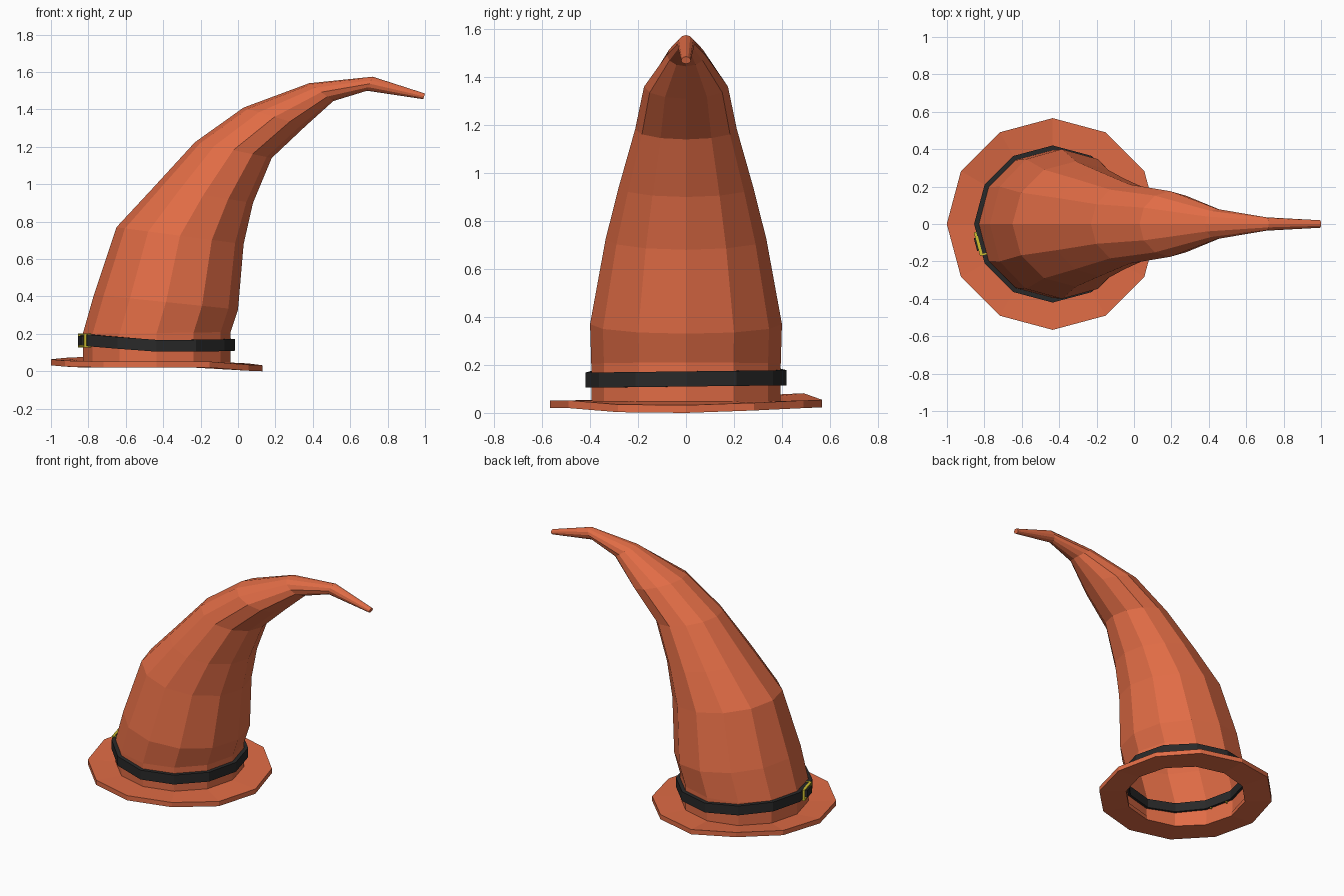
import bpy, bmesh, math
from mathutils import Vector, Matrix

if "Cube" in bpy.data.objects:
    bpy.data.objects.remove(bpy.data.objects["Cube"])

N = 12
CX = -0.435


def material(name, rgb):
    m = bpy.data.materials.new(name)
    m.diffuse_color = (*rgb, 1)
    m.use_nodes = True
    m.node_tree.nodes["Principled BSDF"].inputs["Base Color"].default_value = m.diffuse_color
    return m


ORANGE = material("orange_felt", (0.75, 0.15, 0.06))
DARK = material("dark_band", (0.022, 0.022, 0.022))
GOLD = material("gold", (0.62, 0.52, 0.03))


def finish(name, bm, mat):
    me = bpy.data.meshes.new(name)
    bmesh.ops.recalc_face_normals(bm, faces=bm.faces)
    bm.to_mesh(me)
    bm.free()
    me.materials.append(mat)
    ob = bpy.data.objects.new(name, me)
    bpy.context.collection.objects.link(ob)
    return ob


def loft(name, loops, mat, closed=False, cap_end=False):
    """Bridge successive loops of N points; closed joins last to first."""
    bm = bmesh.new()
    rings = [[bm.verts.new(p) for p in lp] for lp in loops]
    pairs = list(zip(rings, rings[1:]))
    if closed:
        pairs.append((rings[-1], rings[0]))
    for a, b in pairs:
        for i in range(N):
            j = (i + 1) % N
            bm.faces.new((a[i], a[j], b[j], b[i]))
    if cap_end:
        bm.faces.new(rings[-1])
    return finish(name, bm, mat)


def angles():
    return [2 * math.pi * k / N for k in range(N)]


# Bent crown: outer side x, z, inner side x, z, half depth
sections = [
    (-0.83, 0.04, -0.04, 0.03, 0.395),
    (-0.83, 0.20, -0.04, 0.21, 0.395),
    (-0.77, 0.41, 0.00, 0.33, 0.40),
    (-0.65, 0.77, 0.03, 0.68, 0.335),
    (-0.45, 0.985, 0.08, 0.90, 0.28),
    (-0.23, 1.225, 0.18, 1.14, 0.212),
    (0.03, 1.41, 0.36, 1.31, 0.175),
    (0.38, 1.54, 0.51, 1.445, 0.08),
    (0.72, 1.575, 0.69, 1.50, 0.036),
    (1.00, 1.485, 0.99, 1.455, 0.02),
]
loops = []
for lx, lz, rx, rz, hw in sections:
    c = Vector(((lx + rx) / 2, 0, (lz + rz) / 2))
    u = Vector(((rx - lx) / 2, 0, (rz - lz) / 2))
    loops.append([c + u * math.cos(a) + Vector((0, hw * math.sin(a), 0)) for a in angles()])
loft("crown", loops, ORANGE, cap_end=True)

# Floppy brim: underside height of each outer corner, counter-clockwise from +x
low = [0.0, 0.01, 0.02, 0.023, 0.05, 0.04, 0.032, 0.025, 0.02, 0.02, 0.02, 0.003]
R = 0.566


def brim_ring(r, z_of):
    return [(CX + r * math.cos(a), r * math.sin(a), z_of(k)) for k, a in enumerate(angles())]


loft("brim", [
    brim_ring(0.39, lambda k: 0.02),
    brim_ring(R, lambda k: low[k]),
    brim_ring(R, lambda k: low[k] + 0.032),
    brim_ring(0.39, lambda k: 0.048),
], ORANGE, closed=True)


# Band around the crown, raised towards the outer side
def band_ring(r, z):
    return [(CX + r * math.cos(a), r * math.sin(a),
             z + 0.03 * max(0, -math.cos(a)) + 0.005 * math.sin(a)) for a in angles()]


loft("hat_band", [band_ring(0.378, 0.11), band_ring(0.42, 0.11),
                  band_ring(0.42, 0.173), band_ring(0.378, 0.173)], DARK, closed=True)

# Buckle frame on the band facet beside the outermost corner
ang = math.radians(195)
centre = Vector((CX + 0.405 * math.cos(ang), 0.405 * math.sin(ang), 0.164))
frame = Matrix.Translation(centre) @ Matrix.Rotation(ang, 4, 'Z')


def boxes(name, parts, mat):
    """Boxes given as (centre, size) in buckle space: x outwards, y along band."""
    bm = bmesh.new()
    for c, s in parts:
        bmesh.ops.create_cube(bm, size=1, matrix=frame @ Matrix.Translation(c) @ Matrix.Diagonal((*s, 1)))
    return finish(name, bm, mat)


bars = [((0.006, 0, s * 0.033), (0.016, 0.13, 0.008)) for s in (-1, 1)]
posts = [((-0.012, s * 0.061, 0), (0.052, 0.008, 0.074)) for s in (-1, 1)]
boxes("buckle", bars + posts, GOLD)

# Strap tongue bulging through the buckle
boxes("strap_tongue", [((0.012, 0, 0), (0.02, 0.07, 0.05))], DARK)
